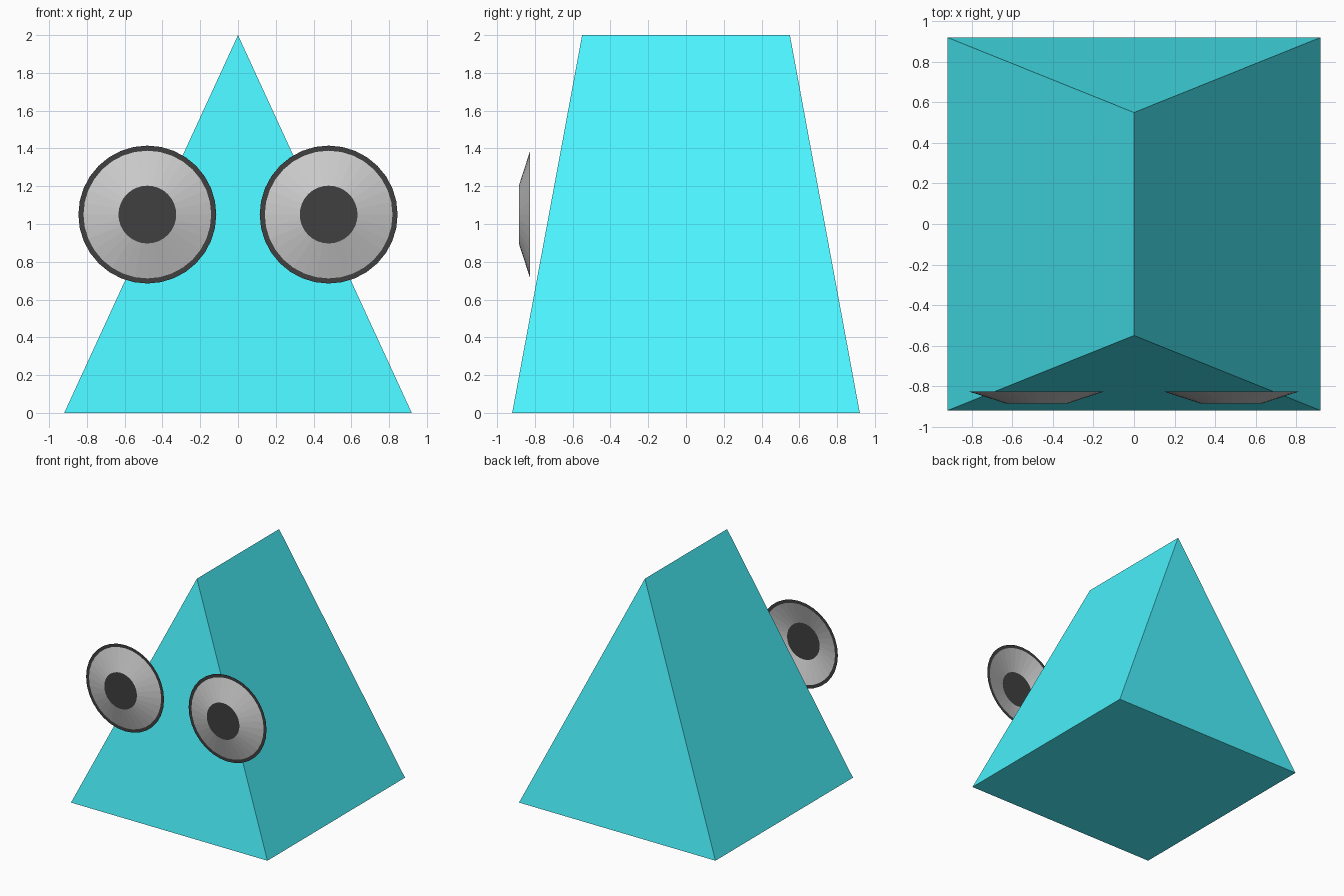
import bpy, bmesh
from math import cos, sin, tau

if "Cube" in bpy.data.objects:
    bpy.data.objects.remove(bpy.data.objects["Cube"])

SEGMENTS = 32
EYE_X, EYE_Z = 0.48, 1.05
RIM_Y, PUPIL_Y = -0.825, -0.885


def material(name, color):
    mat = bpy.data.materials.new(name)
    mat.diffuse_color = color
    mat.use_nodes = True
    mat.node_tree.nodes["Principled BSDF"].inputs["Base Color"].default_value = mat.diffuse_color
    return mat


def add_object(name, bm, mat=None):
    mesh = bpy.data.meshes.new(name)
    bm.to_mesh(mesh)
    bm.free()
    obj = bpy.data.objects.new(name, mesh)
    bpy.context.collection.objects.link(obj)
    if mat:
        mesh.materials.append(mat)
    return obj


def circle(bm, cx, radius, y):
    return [bm.verts.new((cx + radius * cos(tau * i / SEGMENTS), y,
                          EYE_Z + radius * sin(tau * i / SEGMENTS)))
            for i in range(SEGMENTS)]


def band(name, cx, outer, inner, mat=None):
    """Open ring between two (radius, y) circles, facing the front."""
    bm = bmesh.new()
    a, b = circle(bm, cx, *outer), circle(bm, cx, *inner)
    for i in range(SEGMENTS):
        j = (i + 1) % SEGMENTS
        bm.faces.new((a[i], a[j], b[j], b[i]))
    return add_object(name, bm, mat)


def disc(name, cx, radius, y, mat):
    bm = bmesh.new()
    bm.faces.new(circle(bm, cx, radius, y))
    return add_object(name, bm, mat)


cyan = material("cyan", (0.07, 0.9, 1.0, 1))
black = material("black", (0.05, 0.05, 0.05, 1))

# Body: a cube whose top is pinched into a ridge running front to back
bm = bmesh.new()
bmesh.ops.create_cube(bm, size=2)
for v in bm.verts:
    if v.co.z > 0:
        v.co = (0, 0.55 * v.co.y, 2)
    else:
        v.co = (0.92 * v.co.x, 0.92 * v.co.y, 0)
bmesh.ops.remove_doubles(bm, verts=bm.verts, dist=0.001)
bmesh.ops.recalc_face_normals(bm, faces=bm.faces)
add_object("body", bm, cyan)

# Eyes: flat black rim, open grey cone and flat black pupil, floating in front
for side, cx in (("left", -EYE_X), ("right", EYE_X)):
    band(f"{side}_eye_rim", cx, (0.365, RIM_Y), (0.338, RIM_Y), black)
    band(f"{side}_eye_white", cx, (0.338, RIM_Y), (0.153, PUPIL_Y))
    disc(f"{side}_pupil", cx, 0.153, PUPIL_Y, black)
